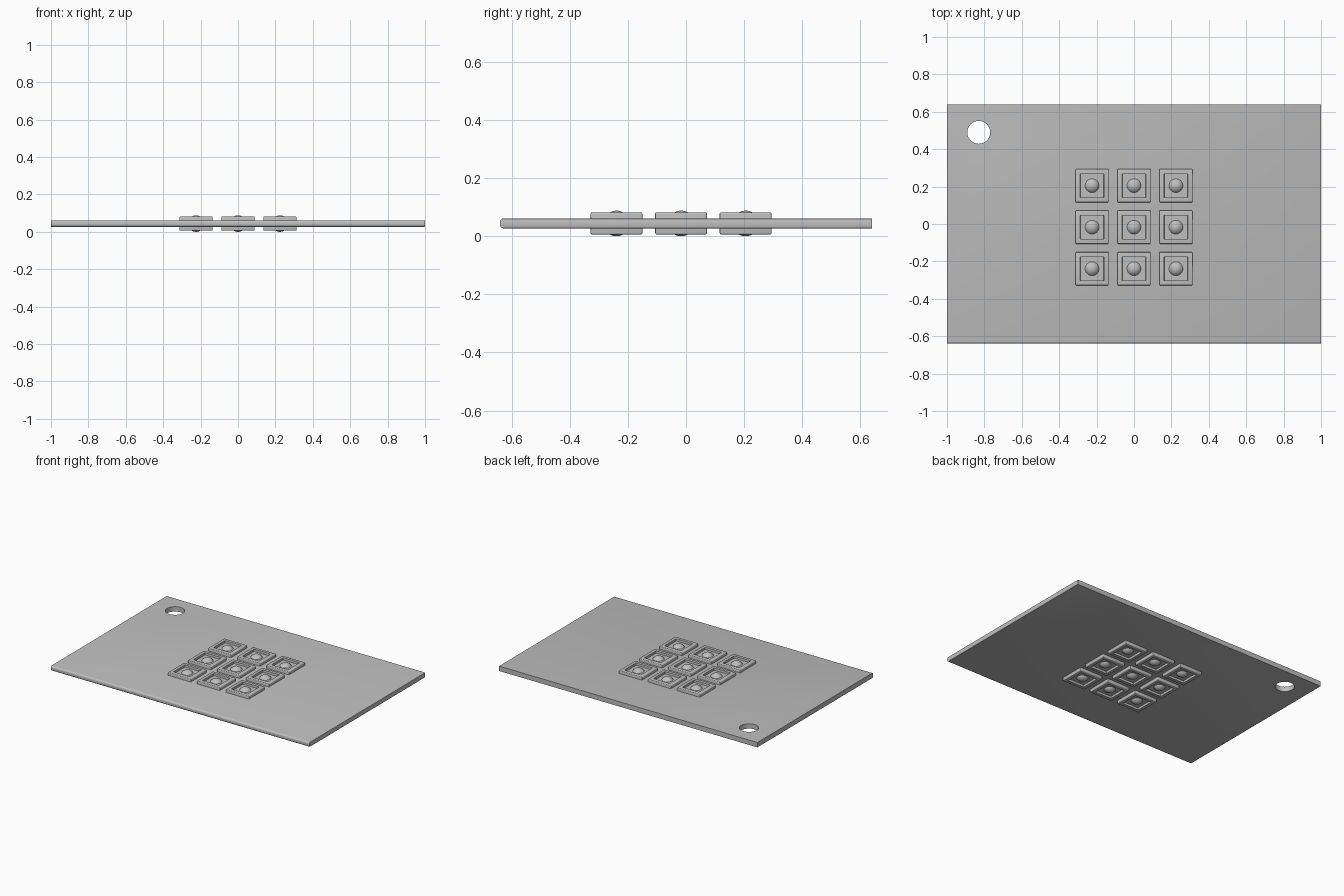
import bpy, bmesh
from mathutils import Vector

cube = bpy.data.objects.get("Cube")
if cube:
    bpy.data.objects.remove(cube, do_unlink=True)

MID = 0.044      # height of the middle plane
PITCH = 0.222    # spacing of the grid of pads

grey = bpy.data.materials.new("plain_grey")
grey.use_nodes = True
colour = (0.52, 0.52, 0.52, 1)
grey.diffuse_color = colour
grey.node_tree.nodes["Principled BSDF"].inputs["Base Color"].default_value = colour


def box(size):
    bm = bmesh.new()
    bmesh.ops.create_cube(bm, size=1)
    bmesh.ops.scale(bm, vec=Vector(size), verts=bm.verts)
    return bm


def bevel_where(bm, rule, width, segments):
    edges = [e for e in bm.edges if rule((e.verts[0].co + e.verts[1].co) / 2)]
    bmesh.ops.bevel(bm, geom=edges, offset=width, segments=segments,
                    profile=0.5, affect='EDGES')


def to_mesh(bm, name):
    mesh = bpy.data.meshes.new(name)
    bm.to_mesh(mesh)
    bm.free()
    mesh.materials.append(grey)
    return mesh


def place(mesh, name, location):
    ob = bpy.data.objects.new(name, mesh)
    ob.location = location
    bpy.context.collection.objects.link(ob)
    return ob


def smooth(ob):
    bpy.ops.object.select_all(action='DESELECT')
    ob.select_set(True)
    bpy.context.view_layer.objects.active = ob
    bpy.ops.object.shade_smooth_by_angle(angle=0.6)


# Base plate: rounded front edge, slightly softened right and back edges
bm = box((2, 1.28, 0.034))
bevel_where(bm, lambda c: c.y < -0.6 and abs(c.z) > 0.01, 0.012, 4)
bevel_where(bm, lambda c: c.x > 0.9 and abs(c.z) > 0.016, 0.004, 2)
plate = place(to_mesh(bm, "base_plate"), "base_plate", (0, 0, MID))

# Round hole through the back corner
bpy.ops.mesh.primitive_cylinder_add(vertices=48, radius=0.061, depth=0.3,
                                    location=(-0.83, 0.49, MID))
cutter = bpy.context.object
cutter.name = "hole_cutter"
cutter.hide_render = True
cut = plate.modifiers.new("hole", 'BOOLEAN')
cut.object = cutter
cut.operation = 'DIFFERENCE'
cut.solver = 'EXACT'
bpy.context.view_layer.objects.active = plate
bpy.ops.object.modifier_apply(modifier=cut.name)
bpy.data.objects.remove(cutter, do_unlink=True)
smooth(plate)

# Pad: softened square block with a square pocket on both sides
bm = box((0.178, 0.178, 0.076))
bevel_where(bm, lambda c: True, 0.005, 3)
bm.normal_update()
caps = [f for f in bm.faces if abs(f.normal.z) > 0.99 and f.calc_area() > 0.01]
bmesh.ops.inset_individual(bm, faces=caps, thickness=0.029)
bmesh.ops.inset_individual(bm, faces=caps, thickness=0.002, depth=-0.0145)
pad_mesh = to_mesh(bm, "pad")

# Ball that shows as a dome in both pockets
bm = bmesh.new()
bmesh.ops.create_uvsphere(bm, u_segments=32, v_segments=24, radius=MID)
ball_mesh = to_mesh(bm, "ball")

# Grid of pads, each with its ball
for row in (-1, 0, 1):
    for col in (-1, 0, 1):
        spot = (col * PITCH * 1.01, row * PITCH - 0.017, MID)
        pad = place(pad_mesh, f"pad_{row + 2}_{col + 2}", spot)
        ball = place(ball_mesh, f"ball_{row + 2}_{col + 2}", spot)
smooth(pad)
smooth(ball)
